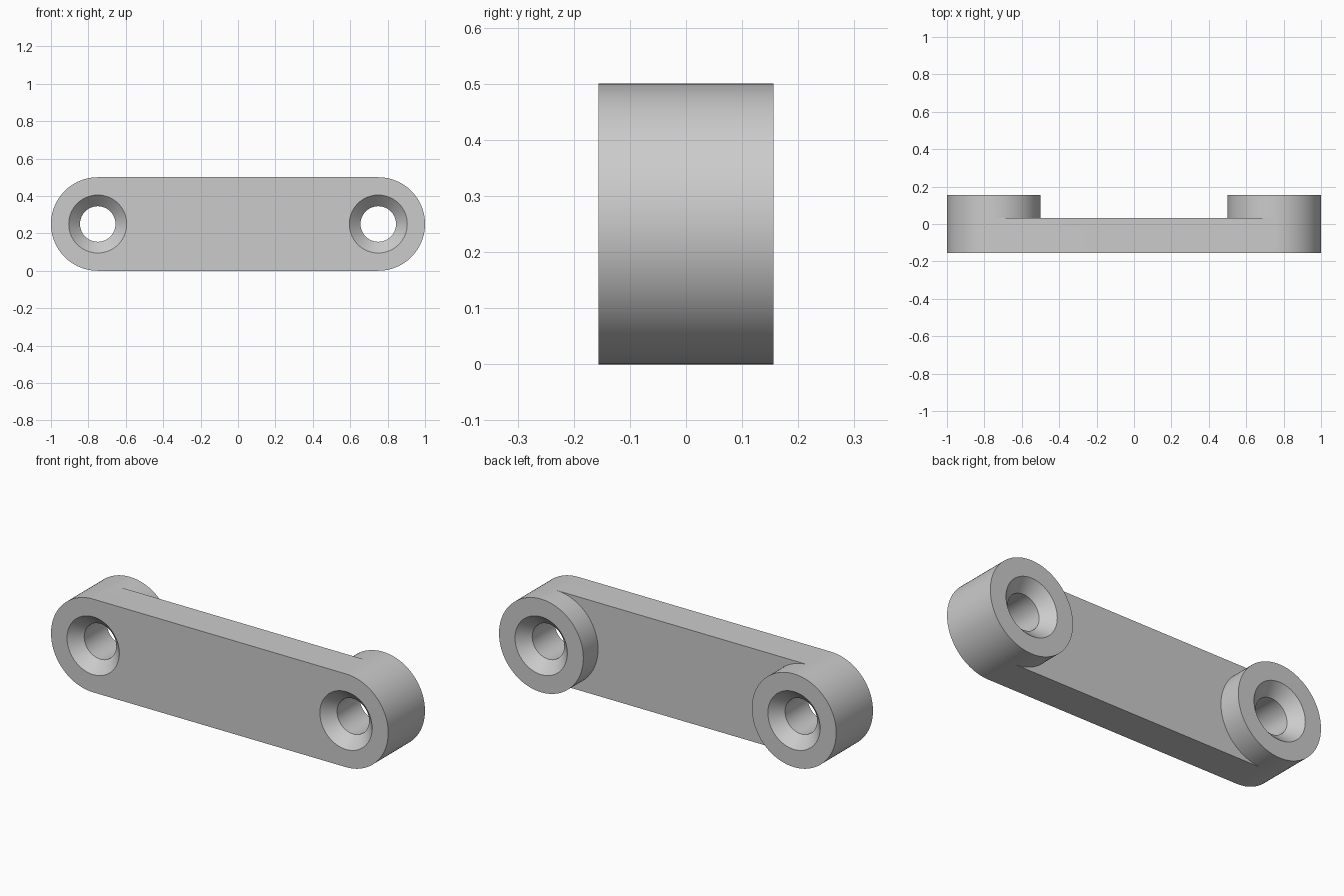
import bpy, bmesh, math

cube = bpy.data.objects.get("Cube")
if cube:
    bpy.data.objects.remove(cube, do_unlink=True)

SEG = 96            # sides of each round end
CX, CZ = 0.75, 0.25  # centre of the eye
FRONT, WEB_BACK, BACK = -0.156, 0.031, 0.156
R, SINK, BORE = 0.25, 0.155, 0.095
DEPTH = SINK - BORE  # 45 degree countersink

bm = bmesh.new()


def ring(radius, y):
    angles = [2 * math.pi * i / SEG for i in range(SEG)]
    return [bm.verts.new((CX + radius * math.cos(a), y, CZ + radius * math.sin(a)))
            for a in angles]


# Round eye: closed profile turned around the bore
profile = [(R, FRONT), (R, WEB_BACK), (R, BACK), (SINK, BACK),
           (BORE, BACK - DEPTH), (BORE, FRONT + DEPTH), (SINK, FRONT)]
rings = [ring(r, y) for r, y in profile]
inner = range(SEG // 4, 3 * SEG // 4)  # half of the eye that meets the web
for k, a in enumerate(rings):
    b = rings[(k + 1) % len(rings)]
    for i in range(SEG):
        if k == 0 and i in inner:
            continue  # opening where the web joins
        j = (i + 1) % SEG
        bm.faces.new((a[i], a[j], b[j], b[i]))

# Flat web from the eye to the middle
edge_ids = range(SEG // 4, 3 * SEG // 4 + 1)
front = [rings[0][i] for i in edge_ids]
back = [rings[1][i] for i in edge_ids]
mid_front, mid_back = ([bm.verts.new((0, v.co.y, v.co.z)) for v in row]
                       for row in (front, back))
for near, far in ((front, mid_front), (back, mid_back)):
    for i in range(len(near) - 1):
        bm.faces.new((near[i], near[i + 1], far[i + 1], far[i]))
for i in (0, -1):
    bm.faces.new((front[i], back[i], mid_back[i], mid_front[i]))

# Mirror to the other end
bmesh.ops.mirror(bm, geom=bm.verts[:] + bm.edges[:] + bm.faces[:],
                 axis='X', merge_dist=0.0001)
bmesh.ops.remove_doubles(bm, verts=bm.verts[:], dist=0.0001)
bmesh.ops.recalc_face_normals(bm, faces=bm.faces[:])

mesh = bpy.data.meshes.new("link_arm")
bm.to_mesh(mesh)
bm.free()
arm = bpy.data.objects.new("link_arm", mesh)
bpy.context.collection.objects.link(arm)

# Plain grey metal
grey = bpy.data.materials.new("plain_grey")
grey.use_nodes = True
colour = (0.6, 0.6, 0.6, 1)
grey.diffuse_color = colour
grey.node_tree.nodes["Principled BSDF"].inputs["Base Color"].default_value = colour
mesh.materials.append(grey)

bpy.ops.object.select_all(action='DESELECT')
arm.select_set(True)
bpy.context.view_layer.objects.active = arm
bpy.ops.object.shade_smooth_by_angle(angle=math.radians(30))
